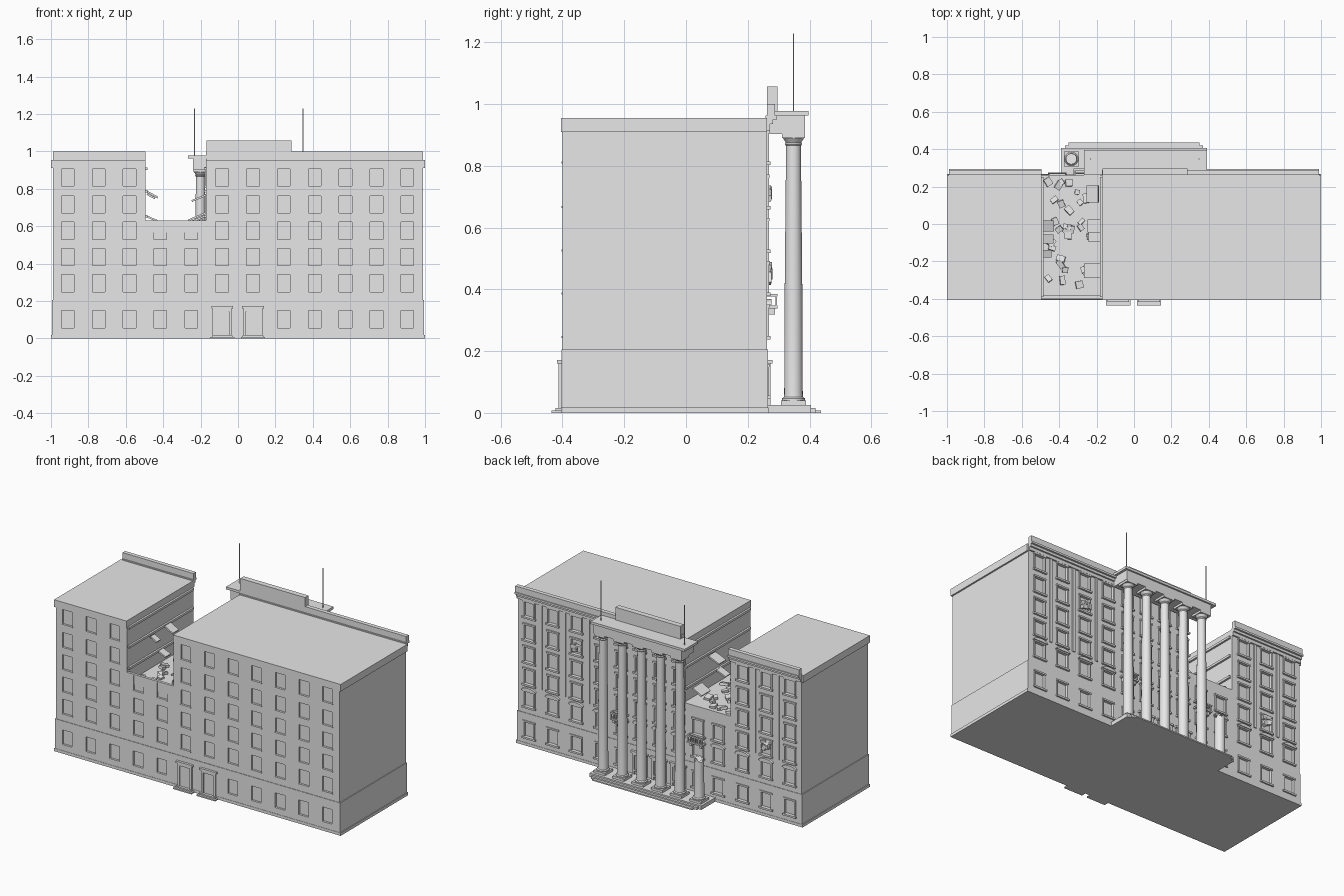
import bpy, bmesh, math, random
from mathutils import Matrix, Euler

random.seed(4)
if "Cube" in bpy.data.objects:
    bpy.data.objects.remove(bpy.data.objects["Cube"])

stone = bpy.data.materials.new("light_grey_stone")
GREY = (0.8, 0.8, 0.8, 1)
stone.diffuse_color = GREY
stone.use_nodes = True
stone.node_tree.nodes["Principled BSDF"].inputs["Base Color"].default_value = GREY


def finish(name, bm, smooth=False):
    bmesh.ops.recalc_face_normals(bm, faces=bm.faces)
    me = bpy.data.meshes.new(name)
    bm.to_mesh(me)
    bm.free()
    me.materials.append(stone)
    ob = bpy.data.objects.new(name, me)
    bpy.context.scene.collection.objects.link(ob)
    if smooth:
        bpy.ops.object.select_all(action='DESELECT')
        ob.select_set(True)
        bpy.context.view_layer.objects.active = ob
        bpy.ops.object.shade_smooth_by_angle(angle=math.radians(35))
    return ob


def add_box(bm, x0, x1, y0, y1, z0, z1, turn=(0, 0, 0)):
    mid = Matrix.Translation(((x0 + x1) / 2, (y0 + y1) / 2, (z0 + z1) / 2))
    size = Matrix.Diagonal((x1 - x0, y1 - y0, z1 - z0, 1))
    bmesh.ops.create_cube(bm, size=1, matrix=mid @ Euler(turn).to_matrix().to_4x4() @ size)


def boxes(name, items):
    bm = bmesh.new()
    for item in items:
        add_box(bm, *item)
    return finish(name, bm)


def facade(name, y, depth, x0, x1, z0, z1, cols, rows):
    """Wall sheet with window openings whose reveals run back by depth."""
    cols = [c for c in cols if x0 < c - WW and c + WW < x1]
    rows = [r for r in rows if z0 < r - WH and r + WH < z1]
    xs = sorted([x0, x1] + [c + s * WW for c in cols for s in (-1, 1)])
    zs = sorted([z0, z1] + [r + s * WH for r in rows for s in (-1, 1)])
    bm = bmesh.new()
    grid = [[bm.verts.new((x, y, z)) for z in zs] for x in xs]
    for i in range(len(xs) - 1):
        for j in range(len(zs) - 1):
            if not (i % 2 and j % 2):
                bm.faces.new((grid[i][j], grid[i + 1][j], grid[i + 1][j + 1], grid[i][j + 1]))
    rim = [e for e in bm.edges if e.is_boundary]
    new = bmesh.ops.extrude_edge_only(bm, edges=rim)["geom"]
    for v in new:
        if isinstance(v, bmesh.types.BMVert):
            v.co.y += depth
    return finish(name, bm)


def lathe(name, x, y, profile, jag=0.0):
    bm = bmesh.new()
    n = 24
    rings = []
    for k, (r, z) in enumerate(profile):
        rough = jag if k == len(profile) - 1 else 0
        rings.append([bm.verts.new((x + r * math.cos(t * math.tau / n), y + r * math.sin(t * math.tau / n),
                                    z + random.uniform(-rough, rough))) for t in range(n)])
    for a, b in zip(rings, rings[1:]):
        for t in range(n):
            bm.faces.new((a[t], a[(t + 1) % n], b[(t + 1) % n], b[t]))
    bm.faces.new(rings[0][::-1])
    bm.faces.new(rings[-1])
    return finish(name, bm, smooth=True)


# Main layout
WW, WH = 0.034, 0.046
FRONT, BACK, D = -0.4, 0.262, 0.01
GAP0, GAP1, FLOOR = -0.495, -0.17, 0.565
ROWS = [0.295, 0.435, 0.575, 0.715, 0.86]
FCOLS = [-0.91 + 0.165 * i for i in range(12)]
wing = [0.91, 0.745, 0.58, 0.41]
BCOLS = sorted([-c for c in wing] + [-0.268, -0.134, 0, 0.134, 0.268] + wing)
DOORS = [FCOLS[5], FCOLS[6]]
sections = {"right_wing": (-0.99, GAP0, 0.95, 0.95),
            "collapsed_bay": (GAP0, GAP1, 0.63, FLOOR),
            "main_block": (GAP1, 0.99, 0.95, 0.95)}

# Solid cores and window-pierced walls
boxes("ground_core", [(-0.995, 0.995, FRONT + D, BACK - D, 0, 0.205)])
for name, (x0, x1, zf, zb) in sections.items():
    boxes(name + "_core", [(x0, x1, FRONT + D, BACK - D, 0.2, min(zf, zb))])
    facade(name + "_front_wall", FRONT, D, x0, x1, 0.205, zf, FCOLS, ROWS)
    facade(name + "_back_wall", BACK, -D, x0, x1, 0.205, zb, BCOLS, ROWS)
facade("ground_front_wall", FRONT - 0.003, D + 0.003, -0.995, 0.995, 0, 0.205, FCOLS, [0.102])
facade("ground_back_wall", BACK + 0.003, -D - 0.003, -0.995, 0.995, 0, 0.205, BCOLS, [0.102])
boxes("plinth", [(-1, 1, FRONT - 0.005, BACK + 0.005, 0, 0.018)])
boxes("broken_front_wall", [(GAP0, GAP1, FRONT + 0.004, FRONT + 0.02, FLOOR, 0.628)])

# Roof bands, back cornices and parapets
for side, x0, x1, p0, p1 in (("right", -1, GAP0, -0.99, GAP0), ("left", GAP1, 1, GAP1, 0.99)):
    boxes(side + "_roof_band", [(x0, x1, FRONT - 0.005, BACK, 0.91, 0.955)])
    boxes(side + "_back_cornice", [(p0, p1, BACK - 0.005, BACK + 0.01, 0.915, 0.935),
                                   (p0, p1, BACK - 0.005, BACK + 0.02, 0.935, 0.95),
                                   (p0, p1, BACK - 0.005, BACK + 0.032, 0.95, 0.962)])
    boxes(side + "_parapet", [(p0, p1, BACK, BACK + 0.026, 0.96, 1.0)])

# Front window sills
boxes("front_sills", [(c - 0.037, c + 0.037, FRONT - 0.003, FRONT + 0.005, r - WH - 0.006, r - WH)
                      for c in FCOLS for r in ROWS if not (GAP0 < c < GAP1 and r > 0.6)])

# Back window surrounds: jambs, sill and hood
trim = []
hood = bmesh.new()
for c in BCOLS:
    for r in [0.102] + ROWS:
        if GAP0 < c < GAP1 and r > 0.5:
            continue
        top, low = r + WH, r - WH
        for s in (-1, 1):
            a, b = sorted((c + s * WW, c + s * (WW + 0.008)))
            trim.append((a, b, BACK - 0.004, BACK + 0.006, low, top))
        trim.append((c - 0.047, c + 0.047, BACK - 0.004, BACK + 0.012, low - 0.011, low))
        trim.append((c - 0.044, c + 0.044, BACK - 0.004, BACK + 0.009, top, top + 0.01))
        if r == ROWS[0]:
            arc = [hood.verts.new((c + 0.05 * math.cos(math.pi * k / 8), BACK + 0.014,
                                   top + 0.008 + 0.02 * math.sin(math.pi * k / 8))) for k in range(9)]
            face = hood.faces.new(arc)
            ext = bmesh.ops.extrude_face_region(hood, geom=[face])["geom"]
            for v in ext:
                if isinstance(v, bmesh.types.BMVert):
                    v.co.y = BACK - 0.004
boxes("back_window_surrounds", trim)
finish("arched_hoods", hood)
strips = [(a + b) / 2 for a, b in zip(wing, wing[1:])]
boxes("back_pilasters", [(s * c - 0.009, s * c + 0.009, BACK - 0.004, BACK + 0.006, 0.38, 0.915)
                         for c in strips for s in (-1, 1) if not (s < 0 and c < 0.52)])

# Doorways with steps, front and back
def doorway(name, c, y, s):
    parts = []
    def add(w0, w1, out, z0, z1):
        ya, yb = sorted((y - s * 0.004, y + s * out))
        parts.append((c + w0, c + w1, ya, yb, z0, z1))
    add(-0.034, 0.034, 0.005, 0, 0.15)
    add(-0.05, -0.036, 0.012, 0, 0.158)
    add(0.036, 0.05, 0.012, 0, 0.158)
    add(-0.05, 0.05, 0.012, 0.145, 0.16)
    add(-0.058, 0.058, 0.018, 0.16, 0.172)
    if s < 0:
        add(-0.055, 0.055, 0.022, 0, 0.016)
        add(-0.065, 0.065, 0.035, 0, 0.008)
    boxes(name, parts)


for i, c in enumerate(DOORS):
    doorway(f"front_door_{i}", c, FRONT, -1)
for i, c in enumerate((-0.134, 0, 0.134)):
    doorway(f"back_door_{i}", c, BACK, 1)

# Portico platform, columns, entablature and attic
boxes("portico_steps", [(-0.39, 0.39, 0.25, 0.405, 0, 0.025), (-0.37, 0.37, 0.25, 0.42, 0, 0.016),
                        (-0.35, 0.35, 0.25, 0.437, 0, 0.008)])
CY = 0.348
base = [(0.037, 0.04), (0.037, 0.047), (0.031, 0.052), (0.03, 0.06)]
for i in range(6):
    x = -0.335 + 0.134 * i
    boxes(f"column_plinth_{i}", [(x - 0.04, x + 0.04, CY - 0.04, CY + 0.04, 0.025, 0.04)])
    if i == 0:
        lathe("broken_column", x, CY, base + [(0.029, 0.29)], jag=0.015)
    else:
        lathe(f"column_{i}", x, CY, base + [(0.029, 0.35), (0.024, 0.865), (0.028, 0.87),
                                            (0.025, 0.876), (0.036, 0.892)])
        boxes(f"capital_{i}", [(x - 0.038, x + 0.038, CY - 0.038, CY + 0.038, 0.89, 0.905)])
boxes("entablature", [(-0.24, 0.375, 0.27, 0.386, 0.903, 0.962), (-0.268, 0.39, 0.262, 0.396, 0.962, 0.977)])
boxes("attic_block", [(-0.168, 0.285, 0.262, 0.296, 0.97, 1.057)])
for side, x in (("right", -0.232), ("left", 0.348)):
    boxes(side + "_mast", [(x - 0.002, x + 0.002, CY - 0.002, CY + 0.002, 0.97, 1.228)])

# Balconies with balusters
for side, c in (("right", -0.268), ("left", 0.268)):
    parts = [(c - 0.055, c + 0.055, BACK, 0.297, 0.338, 0.347), (c - 0.055, c + 0.055, 0.287, 0.297, 0.377, 0.385)]
    for s in (-1, 1):
        parts += [(c + s * 0.035 - 0.007, c + s * 0.035 + 0.007, BACK, 0.288, 0.318, 0.338),
                  (c + s * 0.05 - 0.004, c + s * 0.05 + 0.004, BACK, 0.29, 0.377, 0.385)]
    parts += [(c + k * 0.016 - 0.003, c + k * 0.016 + 0.003, 0.289, 0.295, 0.347, 0.377) for k in range(-3, 4)]
    boxes(side + "_balcony", parts)

# Exposed floor edges in the collapsed bay
boxes("floor_edges", [(a, a + 0.012, FRONT + 0.01, BACK - 0.01, z, z + 0.014)
                      for a in (GAP0, GAP1 - 0.012) for z in (0.645, 0.78, 0.9)])

# Hanging slabs, rubble and broken windows
slabs = bmesh.new()
for x, y, z, w, d, tilt in ((-0.46, -0.01, 0.77, 0.07, 0.06, 0.5), (-0.46, -0.08, 0.64, 0.06, 0.05, 0.4),
                            (-0.465, -0.16, 0.76, 0.05, 0.04, 0.5), (-0.21, -0.01, 0.75, 0.08, 0.07, -0.4),
                            (-0.21, -0.07, 0.64, 0.07, 0.05, -0.4), (-0.22, -0.25, 0.65, 0.1, 0.08, -0.4),
                            (-0.22, 0.16, 0.62, 0.07, 0.09, -0.5)):
    add_box(slabs, x - w / 2, x + w / 2, y - d / 2, y + d / 2, z - 0.005, z + 0.005, (0, tilt, 0))
finish("hanging_slabs", slabs)

rubble = bmesh.new()
for k in range(32):
    x, y = random.uniform(-0.46, -0.2), random.uniform(-0.36, 0.23)
    w, d = random.uniform(0.012, 0.026), random.uniform(0.01, 0.02)
    add_box(rubble, x - w, x + w, y - d, y + d, FLOOR, FLOOR + 0.016,
            [random.uniform(-0.25, 0.25), random.uniform(-0.25, 0.25), random.uniform(0, 3)])
for x, z in ((0.58, 0.7), (-0.745, 0.45)):
    for k in range(5):
        px, pz = x + random.uniform(-0.03, 0.03), z + random.uniform(-0.025, 0.025)
        add_box(rubble, px - 0.018, px + 0.018, BACK - 0.006, BACK + 0.014, pz - 0.012, pz + 0.012,
                [random.uniform(-0.4, 0.4), random.uniform(0, 3), 0])
finish("rubble", rubble)
